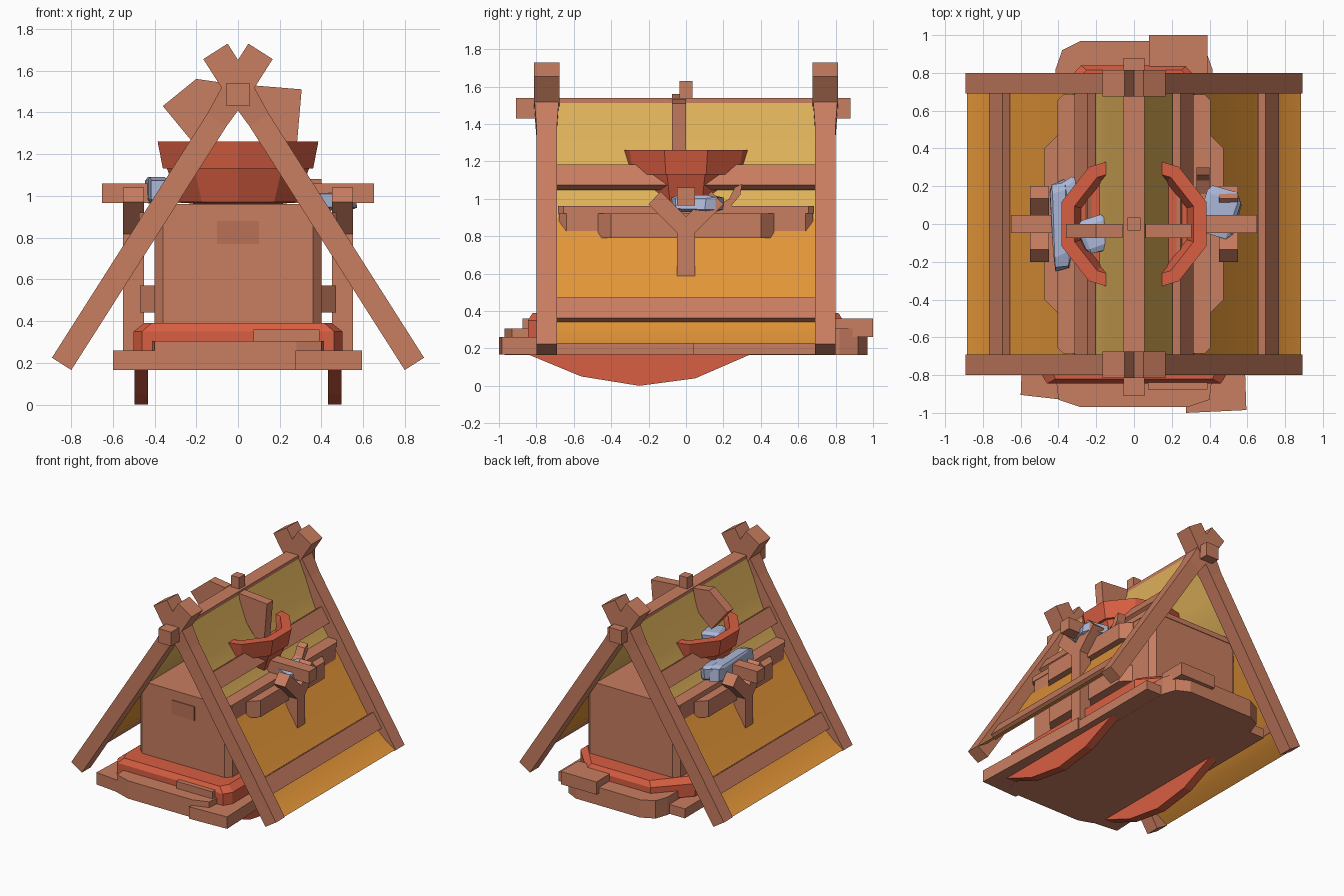
import bpy, bmesh, math, random
from mathutils import Vector, Matrix

if "Cube" in bpy.data.objects:
    bpy.data.objects.remove(bpy.data.objects["Cube"])

random.seed(4)


def material(name, rgb):
    lin = [(c / 255 / 12.92 if c < 11 else ((c / 255 + 0.055) / 1.055) ** 2.4) for c in rgb]
    m = bpy.data.materials.new(name)
    m.diffuse_color = (*lin, 1)
    m.use_nodes = True
    m.node_tree.nodes["Principled BSDF"].inputs["Base Color"].default_value = m.diffuse_color
    return m


WOOD = material("brown wood", (200, 125, 96))
PLATE = material("dark wood", (186, 113, 86))
RED = material("red clay", (216, 94, 66))
YELLOW = material("yellow cloth", (222, 177, 90))
ORANGE = material("orange cloth", (228, 150, 56))
STONE = material("blue grey stone", (172, 183, 216))


def finish(name, bm, *mats):
    bmesh.ops.recalc_face_normals(bm, faces=bm.faces)
    me = bpy.data.meshes.new(name)
    bm.to_mesh(me)
    bm.free()
    for m in mats:
        me.materials.append(m)
    ob = bpy.data.objects.new(name, me)
    bpy.context.collection.objects.link(ob)
    return ob


def loft(name, rings, mat):
    """Skin a list of equal-length rings and cap both ends."""
    bm = bmesh.new()
    loops = [[bm.verts.new(p) for p in r] for r in rings]
    n = len(rings[0])
    for a, b in zip(loops, loops[1:]):
        for i in range(n):
            j = (i + 1) % n
            bm.faces.new((a[i], a[j], b[j], b[i]))
    bm.faces.new(loops[0])
    bm.faces.new(loops[-1])
    return finish(name, bm, mat)


def prism(name, pts, axis, lo, hi, mat=WOOD):
    """Extrude a 2D outline along an axis."""
    place = {"x": lambda p, d: (d, p[0], p[1]),
             "y": lambda p, d: (p[0], d, p[1]),
             "z": lambda p, d: (p[0], p[1], d)}[axis]
    return loft(name, [[place(p, d) for p in pts] for d in (lo, hi)], mat)


def box(name, x, y, z, mat=WOOD):
    return prism(name, [(x[0], y[0]), (x[1], y[0]), (x[1], y[1]), (x[0], y[1])], "z", *z, mat)


def mx(s, lo, hi):
    return tuple(sorted((s * lo, s * hi)))


def chamfer(x, y, c):
    return [(-x, -y + c), (-x + c, -y), (x - c, -y), (x, -y + c),
            (x, y - c), (x - c, y), (-x + c, y), (-x, y - c)]


# Crossed frame legs with flared tops
foot, top = Vector((0.845, 0, 0.195)), Vector((-0.108, 0, 1.692))
along = (top - foot).normalized()
across = Vector((along.z, 0, -along.x))
for s in (1, -1):
    for y in (-0.745, 0.745):
        rings = []
        for t, h in ((0, 0.055), (0.78, 0.055), (0.9, 0.069), (1, 0.069)):
            c = foot.lerp(top, t)
            ring = []
            for u, v in ((-1, -1), (1, -1), (1, 1), (-1, 1)):
                p = c + across * h * u
                ring.append((p.x * s, y + h * v, p.z))
            rings.append(ring)
        loft("frame_leg", rings, WOOD)

# Ridge pole and its knob
box("ridge_pole", (-0.055, 0.055), (-0.91, 0.88), (1.43, 1.54))
box("ridge_knob", (-0.035, 0.035), (-0.035, 0.035), (1.53, 1.63))

# Rails lying between the legs
for s in (1, -1):
    for z in (0.405, 1.115):
        c = foot.lerp(top, (z - foot.z) / (top.z - foot.z))
        pts = [c + along * 0.065 * a + across * 0.025 * b
               for a, b in ((-1, -1), (1, -1), (1, 1), (-1, 1))]
        prism("side_rail", [(p.x * s, p.z) for p in pts], "y", -0.70, 0.70)

# Tent cloth: yellow above, orange below
profile = [(0.045, 1.54), (0.147, 1.26), (0.2, 1.13), (0.29, 0.98), (0.35, 0.895),
           (0.405, 0.82), (0.63, 0.46), (0.73, 0.345), (0.80, 0.28), (0.885, 0.225)]
for s in (1, -1):
    bm = bmesh.new()
    rows = [[bm.verts.new((s * x, y, z)) for y in (-0.69, 0.69)] for x, z in profile]
    for a, b in zip(rows, rows[1:]):
        f = bm.faces.new((a[0], a[1], b[1], b[0]))
        f.smooth = True
        f.material_index = int(f.calc_center_median().z < 0.9)
    cloth = finish("tent_cloth", bm, YELLOW, ORANGE)
    # Outward-facing sheet
    if cloth.data.polygons[0].normal.x * s < 0:
        cloth.data.flip_normals()

# Chest with lid, front plate and side bands
prism("chest_body", chamfer(0.4, 0.68, 0.04), "z", 0.3, 0.925)
prism("chest_lid", chamfer(0.405, 0.685, 0.03), "z", 0.92, 0.96)
box("chest_plate", (-0.1, 0.1), (-0.687, -0.679), (0.77, 0.88), PLATE)
prism("upper_band", chamfer(0.475, 0.47, 0.07), "z", 0.79, 0.92)
prism("lower_band", chamfer(0.47, 0.46, 0.07), "z", 0.44, 0.57)

# Base slab with loose planks
prism("base_slab", [(-0.415, -0.8), (-0.40, -0.93), (-0.28, -0.97), (0.28, -0.97),
                    (0.40, -0.93), (0.415, -0.8), (0.415, 0.82), (0.38, 0.92),
                    (0.28, 0.97), (-0.28, 0.97), (-0.38, 0.92), (-0.415, 0.82)],
      "z", 0.165, 0.305)
prism("front_right_plank", [(0.275, -1.0), (0.595, -0.985), (0.56, 0.04), (0.27, 0.04)],
      "z", 0.166, 0.26)
prism("front_left_plank", [(-0.6, -0.905), (-0.38, -0.93), (-0.35, 0.04), (-0.56, 0.04)],
      "z", 0.166, 0.26)
for s in (1, -1):
    box("rear_side_plank", mx(s, 0.3, 0.55), (0.04, 0.8), (0.166, 0.24))
box("rear_plank", (0.08, 0.39), (0.78, 1.0), (0.26, 0.36))
box("front_plank", (0.075, 0.39), (-0.875, -0.8), (0.3, 0.36))

# Red tray under the chest
tray = [(-0.5, -0.78), (-0.46, -0.845), (0.46, -0.845), (0.5, -0.78),
        (0.5, 0.6), (0.28, 0.84), (-0.28, 0.84), (-0.5, 0.6)]
loft("red_tray", [[(x * k, y * q, z) for x, y in tray]
                  for k, q, z in ((1, 1, 0.25), (1, 1, 0.35), (0.9, 0.97, 0.39))], RED)

# Rockers
for s in (1, -1):
    prism("rocker", [(-0.85, 0.17), (-0.56, 0.05), (-0.25, 0.0), (0.05, 0.04), (0.35, 0.17)],
          "x", *mx(s, 0.43, 0.497), RED)

# Forked side posts
for s in (1, -1):
    xs = mx(s, 0.45, 0.55)
    box("fork_stem", xs, (-0.047, 0.047), (0.24, 0.88))
    for t in (1, -1):
        prism("fork_arm", [(-0.045 * t, 0.86), (0.03 * t, 0.80), (0.2 * t, 0.97), (0.135 * t, 1.04)],
              "x", *xs)
box("cross_beam", (-0.652, 0.652), (-0.047, 0.047), (0.965, 1.06))

# Red bowl
bowl = [(0.2, 0.96), (0.28, 0.97), (0.34, 1.13), (0.36, 1.13),
        (0.385, 1.26), (0.315, 1.26), (0.28, 1.17)]
N = 10
loft("red_bowl", [[(r * math.cos((i + 0.5) * math.tau / N) / math.cos(math.pi / N),
                    r * 0.97 * math.sin((i + 0.5) * math.tau / N), z) for i in range(N)]
                  for r, z in bowl], RED)

# Broken boards beside the ridge
prism("left_board", [(-0.36, 1.43), (-0.2, 1.56), (-0.06, 1.54), (-0.1, 1.37), (-0.22, 1.26)],
      "y", -0.075, 0.0)
prism("right_board", [(0.06, 1.53), (0.305, 1.51), (0.28, 1.22), (0.2, 1.22), (0.08, 1.38)],
      "y", -0.075, 0.0)

# Small bent stick by the bowl
prism("bent_stick", [(0.16, 0.96), (0.24, 0.96), (0.29, 1.02), (0.3, 1.08), (0.26, 1.06), (0.23, 1.0)],
      "x", 0.33, 0.40)


# Rough stones
def stone(loc, size, turn):
    bm = bmesh.new()
    bmesh.ops.create_cube(bm, size=1)
    bmesh.ops.bevel(bm, geom=bm.edges[:], offset=0.15, segments=1, affect='EDGES')
    for v in bm.verts:
        v.co += Vector([random.uniform(-0.05, 0.05) for _ in range(3)])
    bmesh.ops.transform(bm, verts=bm.verts, matrix=Matrix.Translation(loc)
                        @ Matrix.Rotation(turn, 4, 'Z') @ Matrix.Diagonal((*size, 1)))
    finish("stone", bm, STONE)


stone((-0.39, 0.0, 1.03), (0.10, 0.46, 0.13), 0.05)
stone((-0.33, 0.13, 1.03), (0.16, 0.2, 0.11), 0.5)
stone((-0.2, -0.06, 1.2), (0.16, 0.18, 0.08), 0.3)
stone((0.45, 0.06, 0.975), (0.2, 0.24, 0.09), -0.3)
